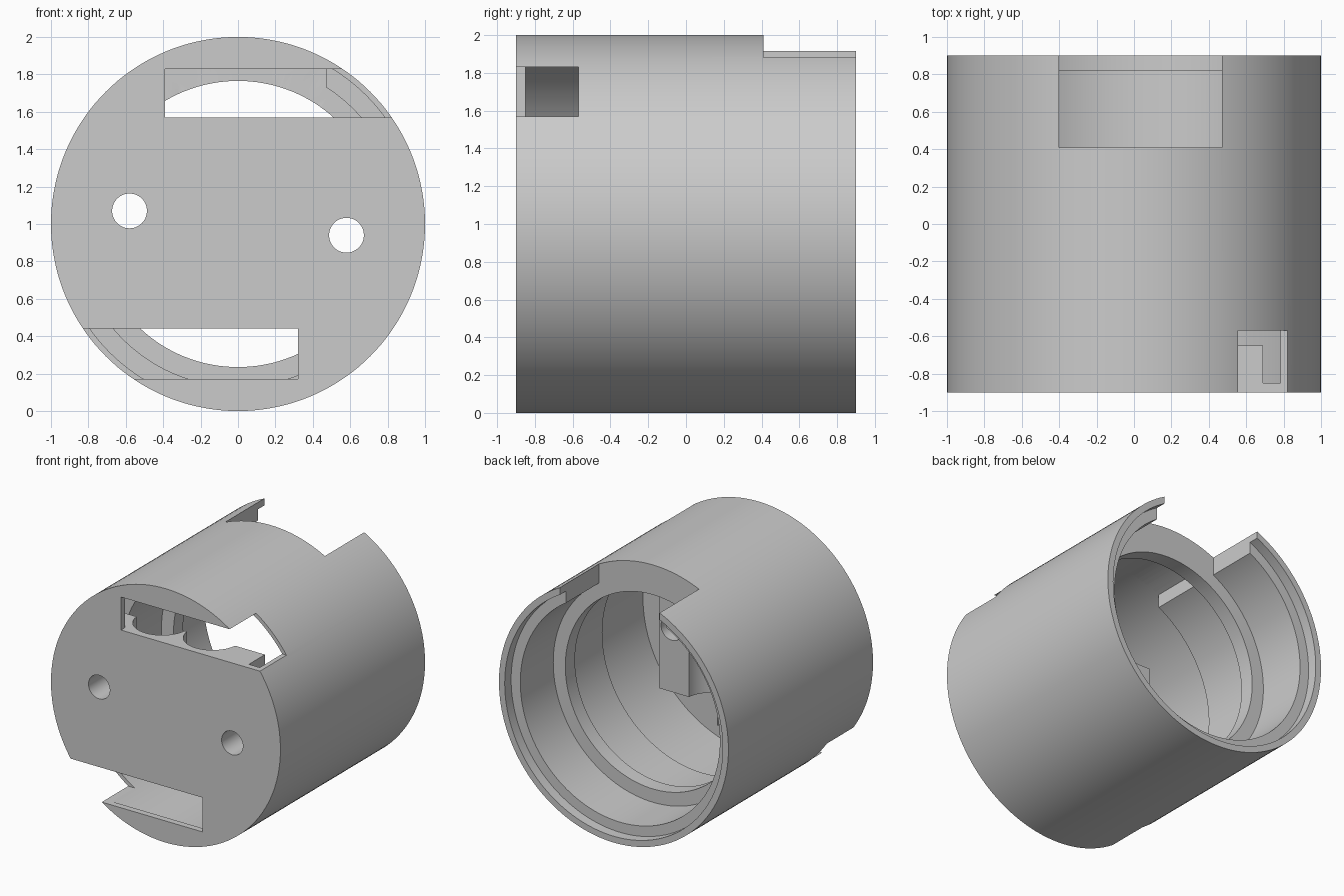
import bpy, bmesh, math

if "Cube" in bpy.data.objects:
    bpy.data.objects.remove(bpy.data.objects["Cube"], do_unlink=True)

grey = bpy.data.materials.new("light_grey")
grey.use_nodes = True
grey.diffuse_color = (0.6, 0.6, 0.6, 1)
grey.node_tree.nodes["Principled BSDF"].inputs["Base Color"].default_value = (0.6, 0.6, 0.6, 1)

SEGMENTS = 144


def finish(name, bm):
    bmesh.ops.recalc_face_normals(bm, faces=bm.faces)
    mesh = bpy.data.meshes.new(name)
    bm.to_mesh(mesh)
    bm.free()
    mesh.materials.append(grey)
    obj = bpy.data.objects.new(name, mesh)
    bpy.context.collection.objects.link(obj)
    return obj


def lathe(name, profile):
    """Spin (radius, y) points around the body axis at z = 1."""
    bm = bmesh.new()
    verts = [bm.verts.new((r, y, 1)) for r, y in profile]
    edges = [bm.edges.new(pair) for pair in zip(verts, verts[1:])]
    bmesh.ops.spin(bm, geom=verts + edges, cent=(0, 0, 1), axis=(0, 1, 0),
                   angle=2 * math.pi, steps=SEGMENTS, use_merge=True)
    bmesh.ops.remove_doubles(bm, verts=bm.verts, dist=0.0005)
    return finish(name, bm)


def box(name, x, y, z):
    bm = bmesh.new()
    bmesh.ops.create_cube(bm, size=1)
    for v in bm.verts:
        v.co = [lo + (c + 0.5) * (hi - lo) for c, (lo, hi) in zip(v.co, (x, y, z))]
    return finish(name, bm)


def rod(name, radius, length, centre, axis):
    bm = bmesh.new()
    bmesh.ops.create_cone(bm, cap_ends=True, segments=48, radius1=radius,
                          radius2=radius, depth=length)
    for v in bm.verts:
        x, y, z = v.co
        if axis == "Y":
            x, y, z = x, -z, y
        v.co = (x + centre[0], y + centre[1], z + centre[2])
    return finish(name, bm)


def combine(target, tool, operation="DIFFERENCE", keep=False):
    mod = target.modifiers.new("cut", "BOOLEAN")
    mod.operation = operation
    mod.solver = "EXACT"
    mod.object = tool
    bpy.ops.object.select_all(action="DESELECT")
    bpy.context.view_layer.objects.active = target
    target.select_set(True)
    bpy.ops.object.modifier_apply(modifier=mod.name)
    if not keep:
        bpy.data.objects.remove(tool, do_unlink=True)


# Cup-shaped shell: thin front plate, stepped bore, inner ring and rear rabbet
housing = lathe("housing", [
    (0, -0.9), (1, -0.9), (1, 0.9), (0.95, 0.9), (0.95, 0.82), (0.87, 0.82),
    (0.87, 0.41), (0.765, 0.41), (0.765, 0.29), (0.87, 0.29),
    (0.87, -0.2), (0.97, -0.2), (0.97, -0.85), (0, -0.85)])

# Inner channel in line with the rear notch
channel = lathe("channel_cutter", [(0, -0.3), (0.965, -0.3), (0.965, 0.29), (0, 0.29)])
combine(channel, box("channel_limits", (-0.4, 0.47), (-0.4, 0.5), (1.5, 2.2)), "INTERSECT")
combine(housing, channel)

# Rear notch through the wall
combine(housing, box("notch_cutter", (-0.4, 0.47), (0.41, 1.1), (1.5, 2.2)))

# Upper and lower slots, each running out through one side
combine(housing, box("upper_slot_cutter", (-0.39, 1.2), (-1.1, -0.57), (1.57, 1.83)))
combine(housing, box("lower_slot_cutter", (-1.2, 0.32), (-1.1, -0.57), (0.17, 0.44)))

# Cradle block behind the front plate with two upright round grooves
cradle = box("cradle", (-0.69, 0.69), (-0.87, -0.65), (0.44, 1.57))
for x in (-0.22, 0.22):
    combine(cradle, rod("groove_cutter", 0.21, 2, (x, -0.63, 1), "Z"))

# Screw holes through plate and cradle
for x, z in ((-0.58, 1.07), (0.58, 0.94)):
    hole = rod("hole_cutter", 0.093, 1, (x, -0.8, z), "Y")
    combine(cradle, hole, keep=True)
    combine(housing, hole)

# Smooth round walls, sharp edges
for obj in (housing, cradle):
    bpy.ops.object.select_all(action="DESELECT")
    bpy.context.view_layer.objects.active = obj
    obj.select_set(True)
    bpy.ops.object.shade_smooth_by_angle(angle=math.radians(30))
